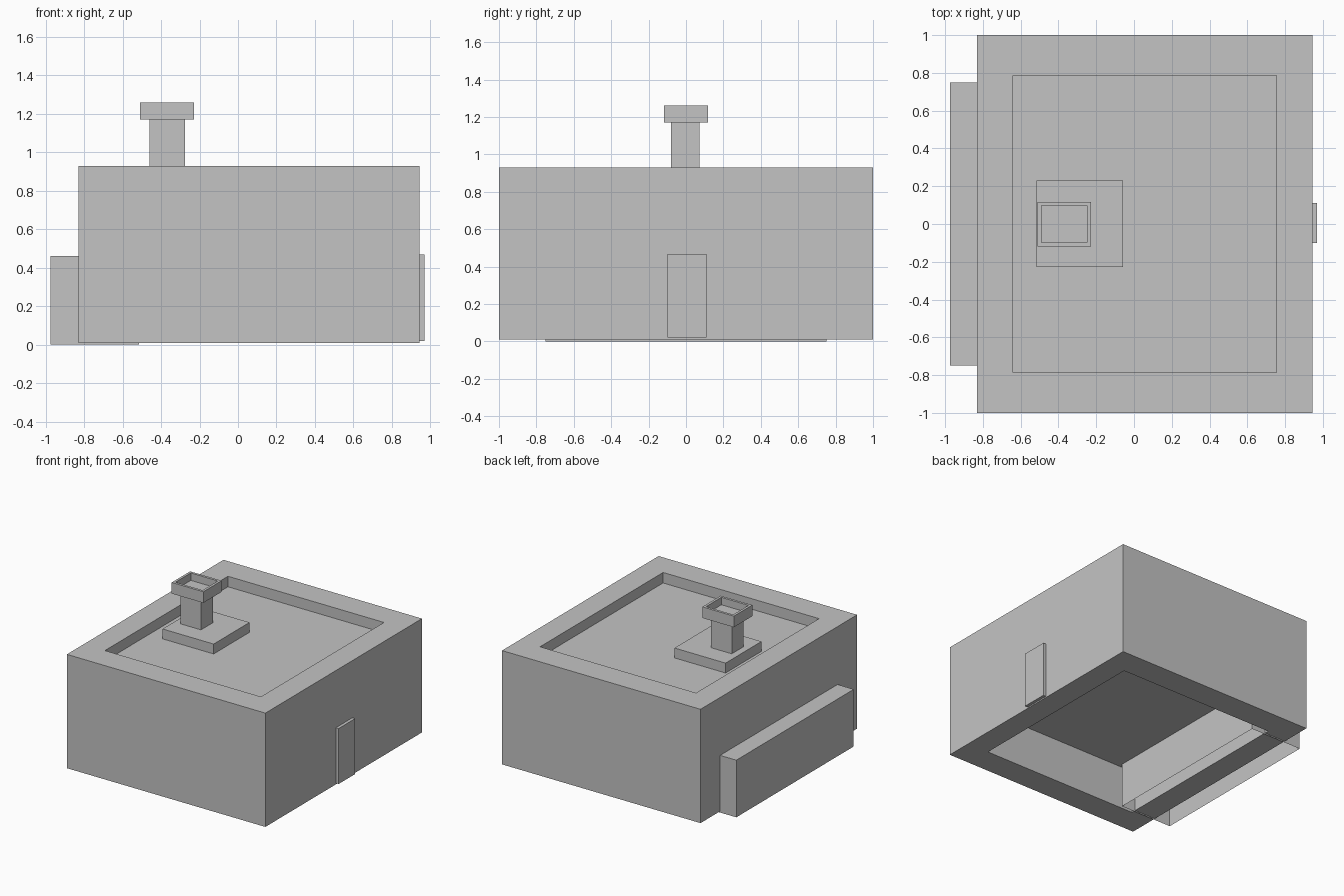
import bpy
import bmesh
from mathutils import Vector

old = bpy.data.objects.get("Cube")
if old:
    bpy.data.objects.remove(old, do_unlink=True)

# Single flat grey
grey = bpy.data.materials.new("plain grey")
grey.use_nodes = True
grey.diffuse_color = (0.55, 0.55, 0.55, 1)
grey.node_tree.nodes["Principled BSDF"].inputs["Base Color"].default_value = grey.diffuse_color


def face_towards(bm, z_sign):
    """The single face of the box whose normal points up or down."""
    return max(bm.faces, key=lambda f: f.normal.z * z_sign * f.calc_area())


def sink(bm, face, rim, depth):
    """Inset a horizontal face by rim and push it into the body."""
    bmesh.ops.inset_region(bm, faces=[face], thickness=rim, use_even_offset=True)
    bm.normal_update()
    push = face.normal * -depth
    walls = bmesh.ops.extrude_discrete_faces(bm, faces=[face])["faces"]
    bmesh.ops.translate(bm, verts=walls[0].verts, vec=push)
    bm.normal_update()


def box(name, low, high, top_sink=None, bottom_sink=None, open_bottom=False):
    low, high = Vector(low), Vector(high)
    bm = bmesh.new()
    bmesh.ops.create_cube(bm, size=1)
    for v in bm.verts:
        v.co = (low + high) / 2 + v.co * (high - low)
    bm.normal_update()
    top, bottom = face_towards(bm, 1), face_towards(bm, -1)
    if top_sink:
        sink(bm, top, *top_sink)
    if bottom_sink:
        sink(bm, bottom, *bottom_sink)
    if open_bottom:
        bmesh.ops.delete(bm, geom=[bottom], context="FACES_ONLY")
    mesh = bpy.data.meshes.new(name)
    bm.to_mesh(mesh)
    bm.free()
    mesh.materials.append(grey)
    obj = bpy.data.objects.new(name, mesh)
    bpy.context.collection.objects.link(obj)
    return obj


# Main block: sunken roof above, hollow room below
building = box("building", (-0.83, -1, 0.01), (0.945, 1, 0.93),
               top_sink=(0.19, 0.085), bottom_sink=(0.19, 0.35))
# Rims are a little wider on the front and back
for v in building.data.vertices:
    if abs(v.co.y) < 0.9:
        v.co.y *= 0.786 / 0.81

# Annex through the right wall, a thin shell without a floor
box("side_annex", (-0.975, -0.75, 0), (-0.515, 0.75, 0.462), open_bottom=True)

# Door on the left wall
box("door", (0.94, -0.1, 0.02), (0.97, 0.11, 0.468))

# Chimney: plinth, shaft and hollow cap
box("chimney_plinth", (-0.515, -0.228, 0.84), (-0.058, 0.23, 0.925))
box("chimney_shaft", (-0.46, -0.08, 0.9), (-0.275, 0.072, 1.18))
box("chimney_cap", (-0.51, -0.118, 1.17), (-0.228, 0.117, 1.26),
    top_sink=(0.02, 0.06))
